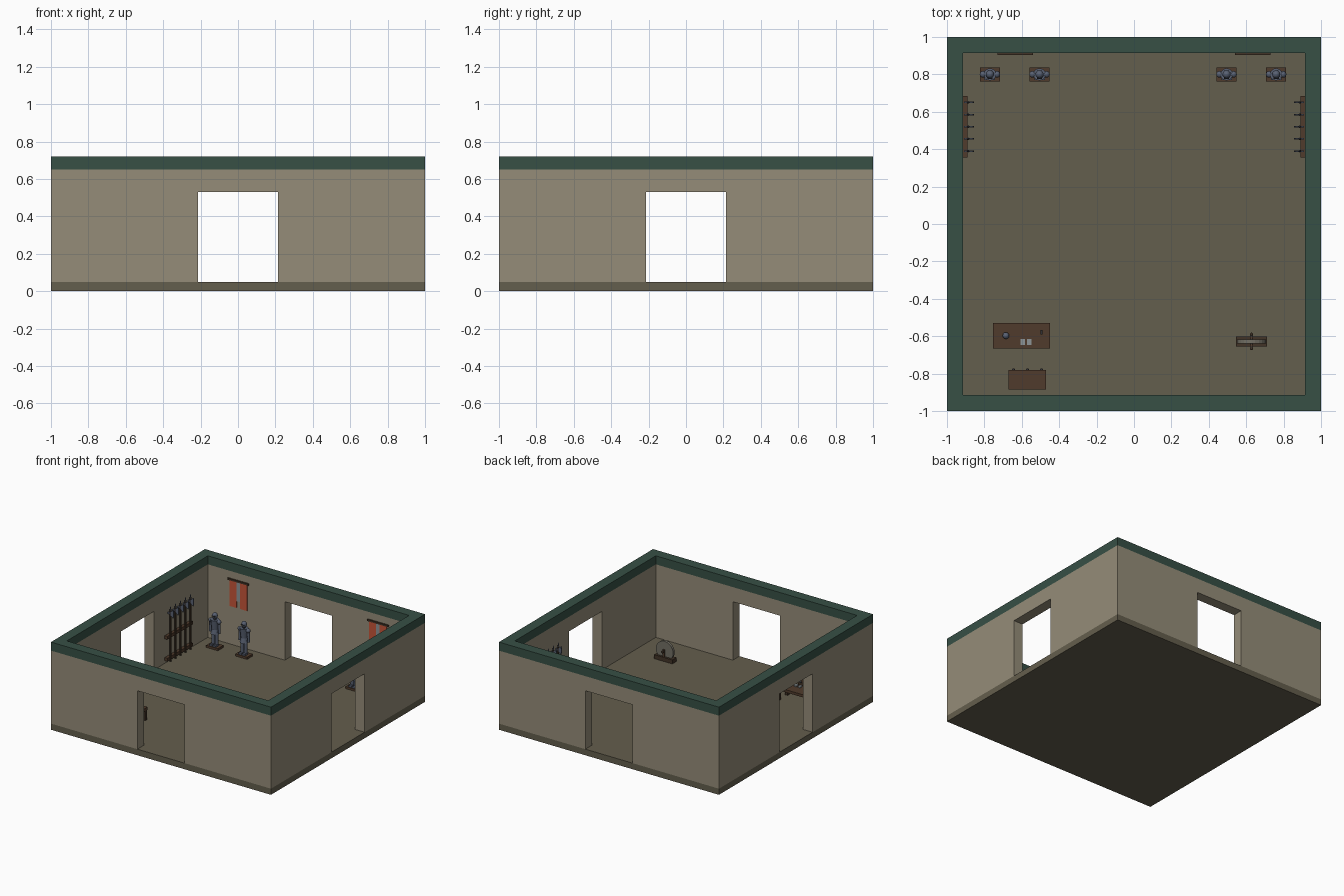
import bpy, bmesh, math
from mathutils import Matrix, Vector

if "Cube" in bpy.data.objects:
    bpy.data.objects.remove(bpy.data.objects["Cube"])


def material(name, r, g, b):
    m = bpy.data.materials.new(name)
    m.diffuse_color = (r, g, b, 1)
    m.use_nodes = True
    m.node_tree.nodes["Principled BSDF"].inputs["Base Color"].default_value = m.diffuse_color
    return m


WALL = material("wall plaster", 0.30, 0.265, 0.19)
FLOOR = material("floor stone", 0.127, 0.112, 0.074)
CAP = material("green trim", 0.038, 0.080, 0.060)
WOOD = material("brown wood", 0.080, 0.044, 0.025)
DARK = material("dark wood", 0.055, 0.034, 0.020)
STEEL = material("blue steel", 0.10, 0.12, 0.17)
IRON = material("dark iron", 0.03, 0.03, 0.035)
CLOTH = material("orange cloth", 0.56, 0.09, 0.04)
PALE = material("pale metal", 0.27, 0.30, 0.31)
STONE = material("grindstone grey", 0.17, 0.16, 0.13)


def finish(bm, name, mat, matrix=Matrix(), smooth=False):
    bm.transform(matrix)
    bmesh.ops.recalc_face_normals(bm, faces=bm.faces)
    for f in bm.faces:
        f.smooth = smooth
    me = bpy.data.meshes.new(name)
    bm.to_mesh(me)
    bm.free()
    me.materials.append(mat)
    ob = bpy.data.objects.new(name, me)
    bpy.context.collection.objects.link(ob)
    return ob


def box(name, x0, x1, y0, y1, z0, z1, mat):
    bm = bmesh.new()
    bmesh.ops.create_cube(bm, size=1)
    m = Matrix.Translation(((x0 + x1) / 2, (y0 + y1) / 2, (z0 + z1) / 2))
    return finish(bm, name, mat, m @ Matrix.Diagonal((x1 - x0, y1 - y0, z1 - z0, 1)))


def rod(name, a, b, r, mat, r2=None, n=12):
    """Cylinder or cone from point a to point b."""
    a, b = Vector(a), Vector(b)
    bm = bmesh.new()
    bmesh.ops.create_cone(bm, cap_ends=True, segments=n, radius1=r,
                          radius2=r if r2 is None else r2, depth=(b - a).length)
    q = (b - a).to_track_quat('Z', 'Y').to_matrix().to_4x4()
    return finish(bm, name, mat, Matrix.Translation((a + b) / 2) @ q)


def ball(name, p, r, mat, sz=1):
    bm = bmesh.new()
    bmesh.ops.create_uvsphere(bm, u_segments=12, v_segments=8, radius=r)
    return finish(bm, name, mat, Matrix.Translation(p) @ Matrix.Diagonal((1, 1, sz, 1)), True)


def plate(name, pts, depth, mat, matrix=Matrix()):
    """Profile in x-z, extruded along +y."""
    bm = bmesh.new()
    f = bm.faces.new([bm.verts.new((x, 0, z)) for x, z in pts])
    ext = bmesh.ops.extrude_face_region(bm, geom=[f])
    bmesh.ops.translate(bm, vec=(0, depth, 0),
                        verts=[v for v in ext["geom"] if isinstance(v, bmesh.types.BMVert)])
    return finish(bm, name, mat, matrix)


# Room shell: slab, four walls with doorways, green trim on top
T, F = 0.085, 0.05
box("floor_slab", -1, 1, -1, 1, 0, F, FLOOR)
for i, side in enumerate(("front", "right", "back", "left")):
    w = 1 if i % 2 == 0 else 1 - T
    turn = Matrix.Rotation(i * math.pi / 2, 4, 'Z')
    move = turn @ Matrix.Translation((0, -1, 0))
    plate(side + "_wall", [(-w, F), (-0.215, F), (-0.215, 0.53), (0.215, 0.53),
                           (0.215, F), (w, F), (w, 0.65), (-w, 0.65)], T, WALL, move)
    plate(side + "_trim", [(-w, 0.65), (w, 0.65), (w, 0.72), (-w, 0.72)], T, CAP, move)

# Suits of armour on wooden bases
for x in (-0.77, -0.505, 0.495, 0.76):
    y = 0.80
    box("armour_base", x - 0.053, x + 0.053, y - 0.037, y + 0.037, F, 0.068, WOOD)
    for s in (-1, 1):
        rod("armour_leg", (x + s * 0.016, y, 0.068), (x + s * 0.016, y, 0.185), 0.012, STEEL, 0.015)
        box("armour_foot", x + s * 0.016 - 0.012, x + s * 0.016 + 0.012,
            y - 0.03, y + 0.012, 0.068, 0.082, STEEL)
        ball("armour_shoulder", (x + s * 0.037, y, 0.268), 0.018, STEEL)
        rod("armour_arm", (x + s * 0.042, y, 0.175), (x + s * 0.039, y, 0.265), 0.009, STEEL, 0.011)
    rod("armour_skirt", (x, y, 0.165), (x, y, 0.205), 0.033, STEEL, 0.024)
    rod("armour_chest", (x, y, 0.20), (x, y, 0.282), 0.024, STEEL, 0.033)
    rod("armour_neck", (x, y, 0.28), (x, y, 0.295), 0.012, IRON)
    ball("helmet", (x, y, 0.312), 0.022, STEEL, 1.15)
    box("helmet_visor", x - 0.014, x + 0.014, y - 0.024, y - 0.014, 0.310, 0.316, IRON)

# Weapon racks on the side walls, five axes each
for s in (-1, 1):
    for z in (0.085, 0.265):
        box("rack_rail", *sorted((s * 0.915, s * 0.89)), 0.355, 0.685, z - 0.013, z + 0.013, WOOD)
    for k in range(5):
        y = 0.39 + k * 0.065
        rod("axe_shaft", (s * 0.887, y, 0.06), (s * 0.887, y, 0.49), 0.006, DARK, n=8)
        m = Matrix.Translation((s * 0.887, y - 0.004, 0.455)) @ Matrix.Diagonal((-s, 1, 1, 1))
        plate("axe_blade", [(-0.022, -0.006), (0, -0.012), (0.026, -0.035), (0.031, 0),
                            (0.026, 0.035), (0, 0.012), (-0.022, 0.006)], 0.008, STEEL, m)
        rod("axe_spike", (s * 0.887, y, 0.48), (s * 0.887, y, 0.515), 0.007, STEEL, 0.001, 8)

# Wall banners with a pale centre stripe
for x in (-0.635, 0.635):
    box("banner_rod", x - 0.095, x + 0.095, 0.903, 0.915, 0.578, 0.592, DARK)
    for s in (-1, 1):
        box("banner_cloth", *sorted((x + s * 0.016, x + s * 0.08)), 0.908, 0.915, 0.365, 0.58, CLOTH)
    box("banner_stripe", x - 0.016, x + 0.016, 0.909, 0.915, 0.42, 0.58, PALE)

# Workbench and its tools
TOP = 0.155
box("bench_top", -0.755, -0.45, -0.665, -0.53, TOP - 0.022, TOP, WOOD)
for x in (-0.74, -0.465):
    for y in (-0.65, -0.545):
        box("bench_leg", x - 0.011, x + 0.011, y - 0.011, y + 0.011, F, TOP - 0.022, DARK)
ball("bench_helmet", (-0.685, -0.597, TOP + 0.014), 0.018, STEEL)
for x in (-0.595, -0.56):
    box("metal_plate", x - 0.011, x + 0.011, -0.647, -0.615, TOP, TOP + 0.008, PALE)
rod("hammer_handle", (-0.495, -0.58, TOP), (-0.495, -0.58, TOP + 0.03), 0.004, DARK, n=8)
box("hammer_head", -0.501, -0.489, -0.592, -0.568, TOP + 0.02, TOP + 0.032, IRON)

# Storage chest with three latches
box("chest_body", -0.668, -0.472, -0.883, -0.782, F, 0.115, DARK)
box("chest_lid", -0.67, -0.47, -0.885, -0.78, 0.115, 0.15, WOOD)
for x in (-0.645, -0.57, -0.495):
    ball("chest_latch", (x, -0.781, 0.112), 0.009, IRON)

# Grindstone on its stand
gx, gy = 0.628, -0.628
box("grinder_base", gx - 0.083, gx + 0.083, gy - 0.027, gy + 0.027, F, 0.083, DARK)
rod("grind_wheel", (gx, gy - 0.010, 0.13), (gx, gy + 0.010, 0.13), 0.078, STONE, n=24)
rod("grinder_axle", (gx, gy - 0.04, 0.13), (gx, gy + 0.04, 0.13), 0.006, IRON)
for s in (-1, 1):
    y = gy + s * 0.020
    box("grinder_post", gx - 0.009, gx + 0.009, y - 0.006, y + 0.006, 0.083, 0.142, WOOD)
    ball("axle_knob", (gx, gy + s * 0.038, 0.13), 0.009, DARK)
